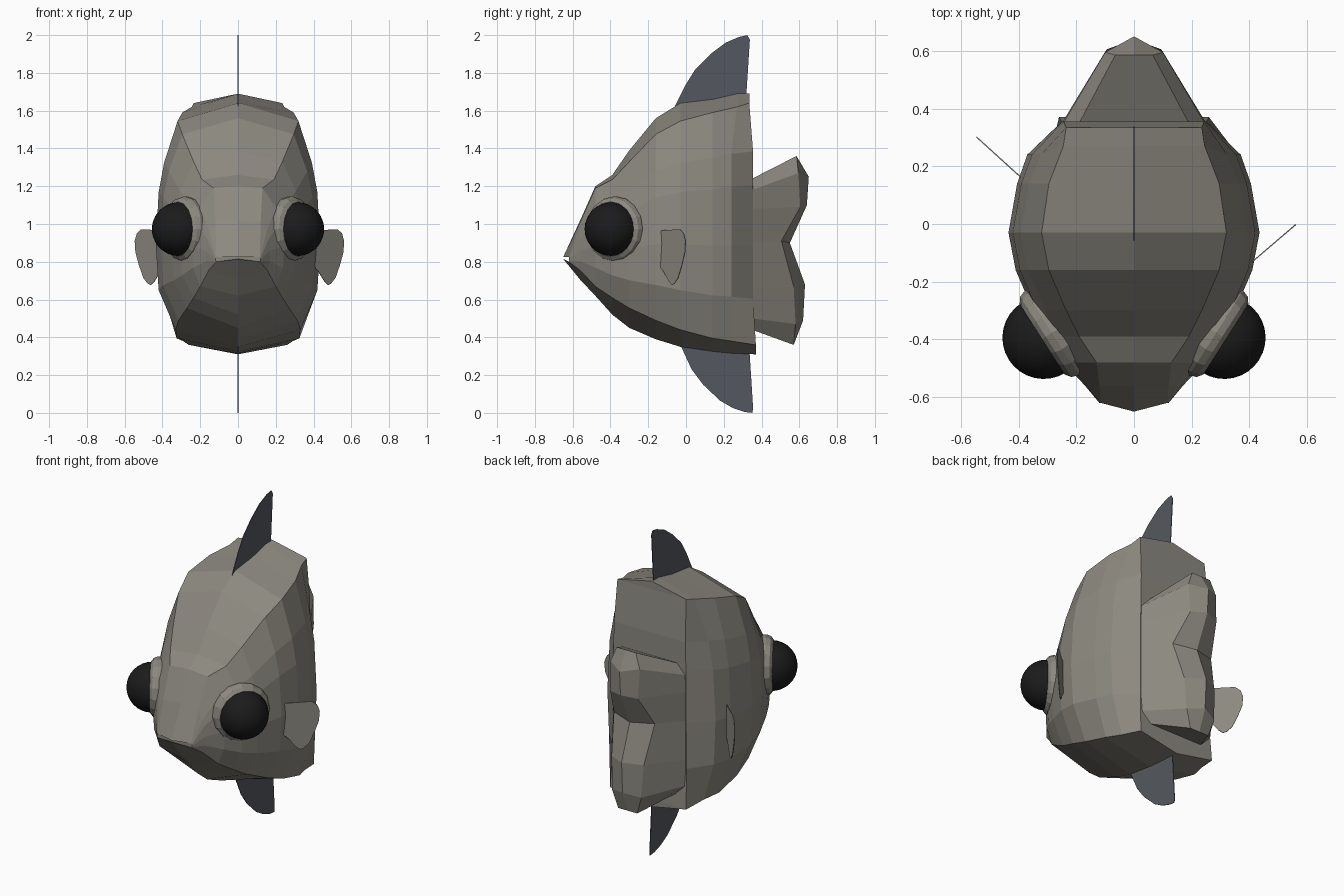
import bpy, bmesh, math
from mathutils import Vector, Matrix

if "Cube" in bpy.data.objects:
    bpy.data.objects.remove(bpy.data.objects["Cube"])


def material(name, rgb):
    m = bpy.data.materials.new(name)
    m.diffuse_color = (*rgb, 1)
    m.use_nodes = True
    m.node_tree.nodes["Principled BSDF"].inputs["Base Color"].default_value = m.diffuse_color
    return m


GREY = material("warm_grey", (0.265, 0.25, 0.215))
SLATE = material("slate_fin", (0.088, 0.097, 0.112))
BLACK = material("eye_black", (0.011, 0.011, 0.011))


def finish(name, bm, mat, mirror=False):
    bmesh.ops.remove_doubles(bm, verts=bm.verts, dist=0.0005)
    bmesh.ops.recalc_face_normals(bm, faces=bm.faces)
    me = bpy.data.meshes.new(name)
    bm.to_mesh(me)
    bm.free()
    me.materials.append(mat)
    ob = bpy.data.objects.new(name, me)
    bpy.context.collection.objects.link(ob)
    if mirror:
        ob.modifiers.new("mirror", 'MIRROR')
    return ob


# Body: lofted half sections, mirrored into closed rings
# y, top z, shoulder x, shoulder z, widest x, belly x, belly z, bottom z, ridge y shift top, bottom
stations = [
    (-.62, .825, .115, .825, .12, .115, .80, .815, -.03, -.03),
    (-.56, 1.02, .12, 1.01, .17, .155, .755, .705, 0, 0),
    (-.48, 1.20, .13, 1.19, .245, .20, .67, .62, 0, 0),
    (-.39, 1.26, .19, 1.235, .305, .235, .61, .52, 0, 0),
    (-.30, 1.39, .235, 1.33, .35, .27, .555, .45, 0, 0),
    (-.16, 1.56, .295, 1.475, .41, .315, .49, .39, 0, 0),
    (-.03, 1.64, .32, 1.545, .435, .33, .44, .35, 0, 0),
    (.14, 1.66, .295, 1.59, .405, .325, .395, .325, 0, 0),
    (.24, 1.69, .245, 1.62, .37, .29, .38, .315, .03, 0),
    (.355, 1.69, .235, 1.64, .25, .26, .36, .31, -.02, .015),
]
bm = bmesh.new()
rings = []
for y, zt, xs, zs, xw, xb, zb, zc, dt, db in stations:
    half = [(0, y + dt, zt), (xs, y + (dt if dt > -.03 else 0), zs)]
    for t, w in ((.2, .62), (.34, .87), (.59, 1), (.81, .86)):
        edge = xs if t < .5 else xb
        half.append((edge + (xw - edge) * w, y, zs + (zb - zs) * t))
    half += [(xb, y + (db if db > 0 else 0), zb), (0, y + db, zc)]
    pts = half + [(-x, yy, z) for x, yy, z in half[-2:0:-1]]
    rings.append([bm.verts.new(p) for p in pts])
n = len(rings[0])
for a, b in zip(rings, rings[1:]):
    for j in range(n):
        k = (j + 1) % n
        bm.faces.new((a[j], a[k], b[k], b[j]))
# Close mouth and rear with strips between left and right
for r in (rings[0], rings[-1]):
    for j in range(n // 2):
        quad = [r[j], r[j + 1], r[n - j - 1], r[(n - j) % n]]
        bm.faces.new(list(dict.fromkeys(quad)))
finish("body", bm, GREY)

# Tail: notched wedge; each row is root (x, z), side (x, y, z), ridge (y, z)
rows = [
    ((.19, 1.24), (.065, .585, 1.36), (.585, 1.36)),
    ((.245, 1.18), (.10, .595, 1.27), (.65, 1.25)),
    ((.25, 1.08), (.095, .605, 1.09), (.64, 1.10)),
    ((.25, .90), (.14, .505, .91), (.55, .90)),
    ((.25, .66), (.11, .57, .67), (.63, .68)),
    ((.25, .50), (.10, .58, .47), (.62, .49)),
    ((.19, .44), (.065, .57, .36), (.57, .36)),
]
bm = bmesh.new()
grid = [[bm.verts.new(p) for p in ((0, .35, r[1]), (r[0], .35, r[1]), s, (0, *e))]
        for r, s, e in rows]
for a, b in zip(grid, grid[1:]):
    for j in (1, 2):
        bm.faces.new((a[j], a[j + 1], b[j + 1], b[j]))
for end in (grid[0], grid[-1]):
    bm.faces.new(end)
finish("tail", bm, GREY, mirror=True)


# Thin fins from flat outlines
def fin(name, pts, mat):
    bm = bmesh.new()
    bm.faces.new([bm.verts.new(p) for p in pts])
    ob = finish(name, bm, mat)
    mod = ob.modifiers.new("thickness", 'SOLIDIFY')
    mod.thickness = 0.004
    mod.offset = 0
    return ob


top_fin = [(-.06, 1.62), (.0, 1.74), (.05, 1.82), (.13, 1.90), (.21, 1.96),
           (.28, 1.99), (.325, 2.0), (.338, 1.975), (.318, 1.66)]
low_fin = [(-.03, .36), (.03, .23), (.09, .15), (.18, .065), (.25, .025),
           (.31, .005), (.352, .0), (.355, .03), (.336, .33)]
fin("dorsal_fin", [(0, y, z) for y, z in top_fin], SLATE)
fin("belly_fin", [(0, y, z) for y, z in low_fin], SLATE)

# Side fins: distance along the fin and height, set at different places per side
side_fin = [(-.02, .965), (.16, .972), (.19, .95), (.205, .91), (.20, .85), (.175, .78),
            (.145, .715), (.115, .685), (.095, .677), (.07, .695), (.03, .745), (-.02, .79)]
for name, x, y, dx, dy in (("right_side_fin", .405, -.135, .76, .65),
                           ("left_side_fin", -.39, .16, -.76, .69)):
    fin(name, [(x + dx * u, y + dy * u, z) for u, z in side_fin], GREY)

# Eyes with raised socket rims
rim = [(.165, -.07), (.174, -.01), (.165, .015), (.145, .03), (.125, .02), (.12, -.03)]
for side, s in (("right", 1), ("left", -1)):
    axis = Vector((.843 * s, -.538, 0))
    turn = axis.to_track_quat('Z', 'Y').to_matrix().to_4x4()
    place = Matrix.Translation((.293 * s, -.383, .973)) @ turn
    bm = bmesh.new()
    seg = 16
    loops = [[bm.verts.new(place @ Vector((r * math.cos(i * math.tau / seg),
                                           r * math.sin(i * math.tau / seg), h)))
              for i in range(seg)] for r, h in rim]
    for a, b in zip(loops, loops[1:]):
        for i in range(seg):
            k = (i + 1) % seg
            bm.faces.new((a[i], a[k], b[k], b[i]))
    finish(side + "_eye_socket", bm, GREY)

    bm = bmesh.new()
    bmesh.ops.create_uvsphere(bm, u_segments=24, v_segments=16, radius=.143,
                              matrix=Matrix.Translation((.313 * s, -.394, .973)) @ turn)
    for f in bm.faces:
        f.smooth = True
    finish(side + "_eye", bm, BLACK)
